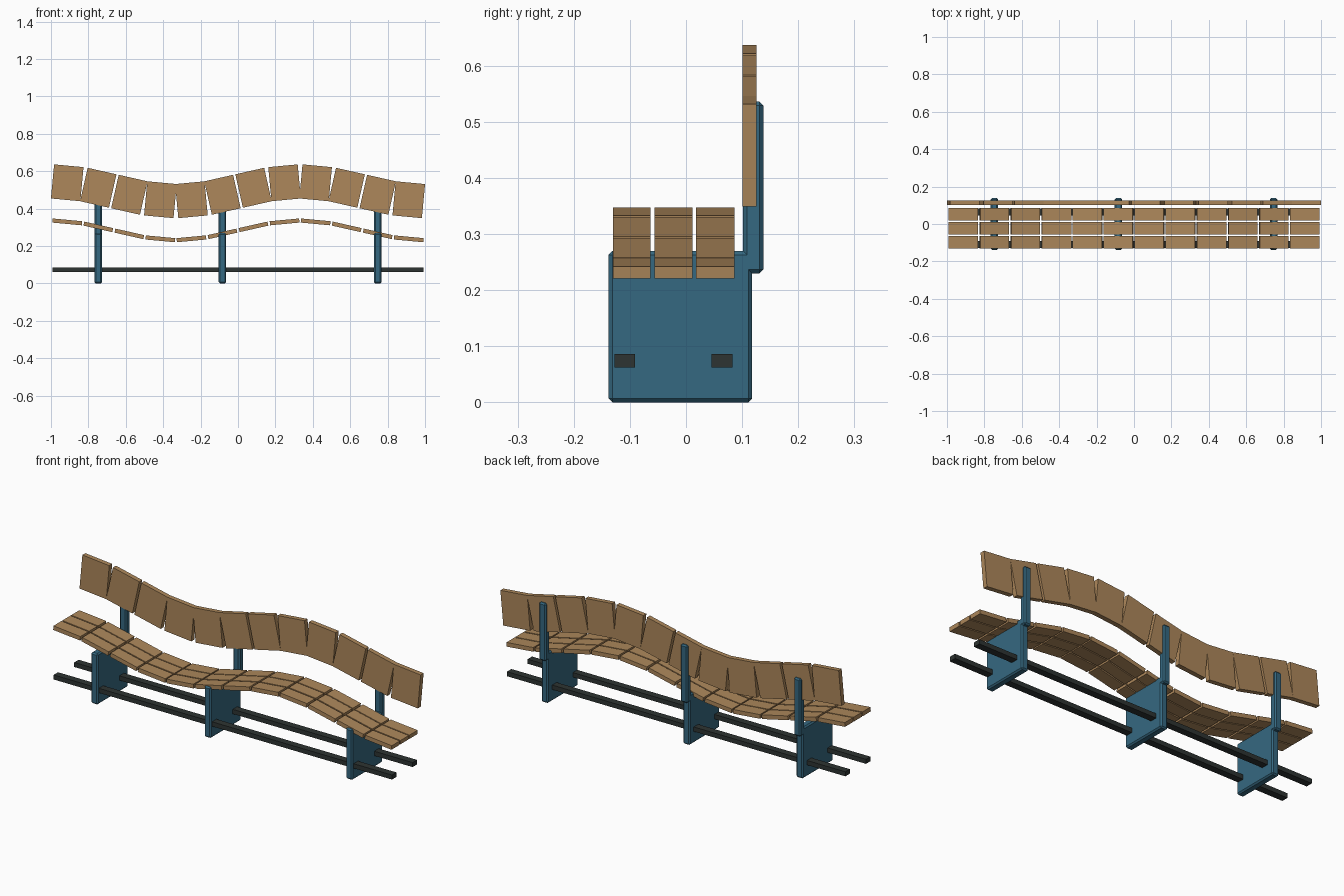
import bpy, bmesh, math
from mathutils import Matrix, Vector

if "Cube" in bpy.data.objects:
    bpy.data.objects.remove(bpy.data.objects["Cube"])


def material(name, rgb):
    m = bpy.data.materials.new(name)
    m.diffuse_color = (*rgb, 1)
    m.use_nodes = True
    m.node_tree.nodes["Principled BSDF"].inputs["Base Color"].default_value = m.diffuse_color
    return m


WOOD = material("warm wood", (0.42, 0.245, 0.105))
BLUE = material("steel blue", (0.036, 0.14, 0.22))
DARK = material("dark metal", (0.027, 0.034, 0.032))


def box(name, lo, hi, mat, tilt=0.0, bevel=0.0):
    """Box between two corners, tilted about y through its centre."""
    lo, hi = Vector(lo), Vector(hi)
    bm = bmesh.new()
    bmesh.ops.create_cube(bm, size=1)
    bmesh.ops.scale(bm, vec=hi - lo, verts=bm.verts)
    if bevel:
        bmesh.ops.bevel(bm, geom=bm.edges[:], offset=bevel, segments=1,
                        affect='EDGES')
    bmesh.ops.recalc_face_normals(bm, faces=bm.faces)
    me = bpy.data.meshes.new(name)
    bm.to_mesh(me)
    bm.free()
    me.materials.append(mat)
    ob = bpy.data.objects.new(name, me)
    ob.matrix_world = (Matrix.Translation((lo + hi) / 2)
                       @ Matrix.Rotation(-tilt, 4, 'Y'))
    bpy.context.collection.objects.link(ob)
    return ob


# wave that seat and backrest follow
COUNT, PITCH, LENGTH, AMP = 12, 0.166, 0.158, 0.053


def wave(x):
    return AMP * math.sin(math.pi * x / (4 * PITCH))


# wooden slats, each lying along one chord of the wave
for i in range(COUNT):
    x0 = (i - COUNT / 2) * PITCH
    x1 = x0 + PITCH
    cx, cz = (x0 + x1) / 2, (wave(x0) + wave(x1)) / 2
    tilt = math.atan2(wave(x1) - wave(x0), PITCH)
    a, b = cx - LENGTH / 2, cx + LENGTH / 2
    for j, (y0, y1) in enumerate([(-0.130, -0.063), (-0.056, 0.012),
                                  (0.018, 0.086)]):
        box(f"seat_slat_{i}_{j}", (a, y0, 0.284 + cz - 0.011),
            (b, y1, 0.284 + cz + 0.011), WOOD, tilt)
    box(f"back_panel_{i}", (a, 0.101, 0.493 + cz - 0.0915),
        (b, 0.126, 0.493 + cz + 0.0915), WOOD, tilt)

# bevelled support plates with back posts
for n, x in enumerate((-4.5 * PITCH, -0.5 * PITCH, 4.5 * PITCH)):
    box(f"support_plate_{n}", (x - 0.02, -0.138, 0), (x + 0.02, 0.118, 0.27),
        BLUE, bevel=0.007)
    box(f"back_post_{n}", (x - 0.02, 0.102, 0.23), (x + 0.02, 0.138, 0.536),
        BLUE, bevel=0.007)

# long lower rails
for n, y in enumerate((-0.109, 0.064)):
    box(f"lower_rail_{n}", (-0.992, y - 0.0185, 0.062),
        (0.992, y + 0.0185, 0.086), DARK)
